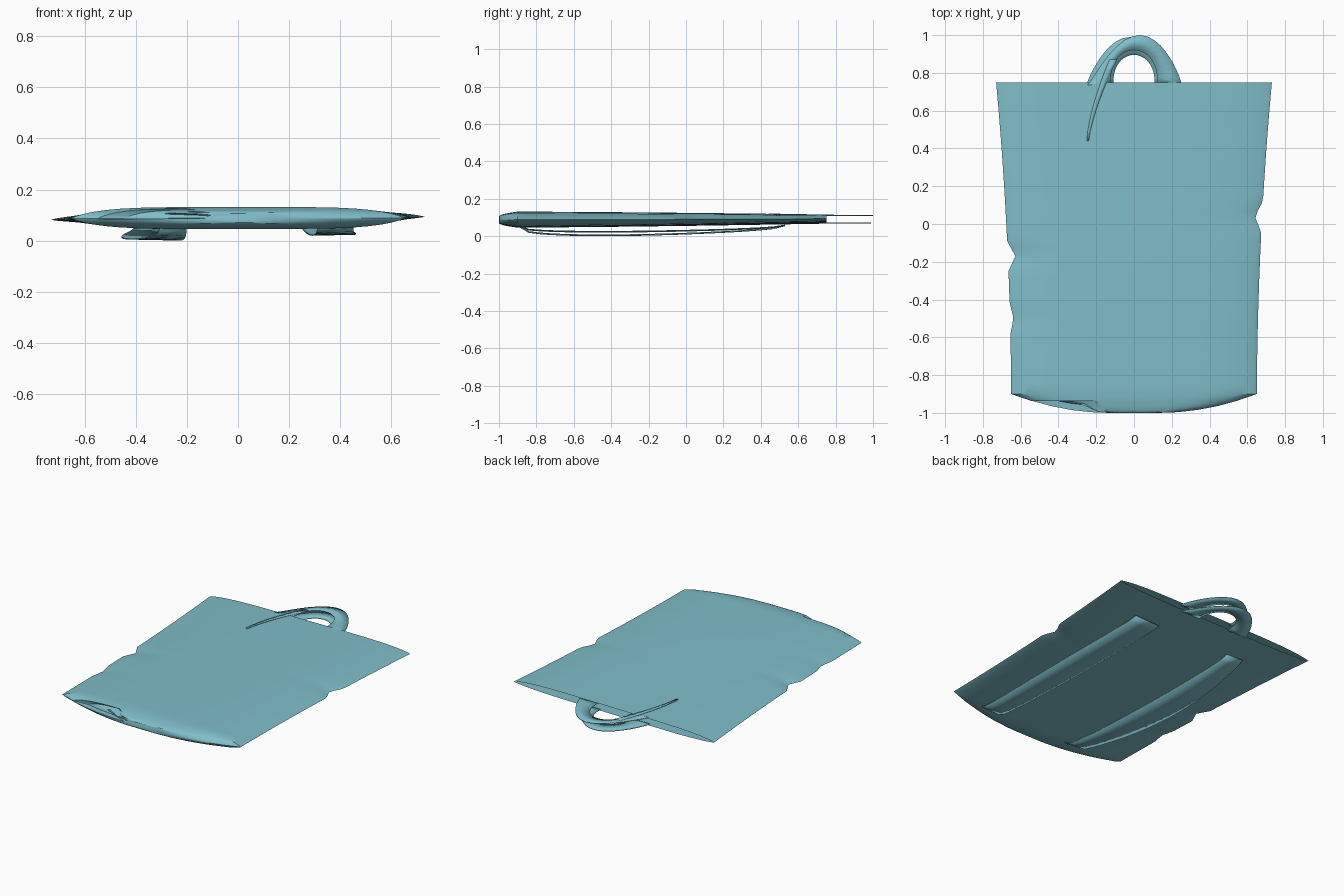
import bpy, bmesh
from math import sin, cos, pi, radians

cube = bpy.data.objects.get("Cube")
if cube:
    bpy.data.objects.remove(cube, do_unlink=True)

colour = (0.215, 0.51, 0.585, 1)
teal = bpy.data.materials.new("teal cloth")
teal.use_nodes = True
teal.diffuse_color = colour
teal.node_tree.nodes["Principled BSDF"].inputs["Base Color"].default_value = colour


def mix(start, end, amount):
    return start + (end - start) * amount


def steps(count):
    """Evenly spaced fractions from zero to one."""
    return [i / count for i in range(count + 1)]


def finish(name, bm, thickness=0):
    """Turn a bmesh into a smooth teal part, thickened when asked."""
    bmesh.ops.recalc_face_normals(bm, faces=bm.faces)
    mesh = bpy.data.meshes.new(name)
    bm.to_mesh(mesh)
    bm.free()
    mesh.materials.append(teal)
    part = bpy.data.objects.new(name, mesh)
    bpy.context.collection.objects.link(part)
    if thickness:
        solid = part.modifiers.new("cloth thickness", "SOLIDIFY")
        solid.thickness = thickness
        solid.offset = 0
    bpy.ops.object.select_all(action="DESELECT")
    part.select_set(True)
    bpy.context.view_layer.objects.active = part
    bpy.ops.object.shade_smooth_by_angle(angle=radians(30))


def ribbon(name, first_edge, second_edge):
    """Thin band of cloth between two matching rows of points."""
    bm = bmesh.new()
    a = [bm.verts.new(point) for point in first_edge]
    b = [bm.verts.new(point) for point in second_edge]
    for i in range(len(a) - 1):
        bm.faces.new((a[i], a[i + 1], b[i + 1], b[i]))
    finish(name, bm, thickness=0.005)


# Bag body: flattened tube, closed at the front and open at the back
FRONT, MOUTH, SEAM = -1, 0.75, 0.088
DENTS = [(-1, -0.17, 0.04), (-1, -0.5, 0.02), (1, 0.04, 0.04)]


def half_width(side, y, along, rounding):
    """Side outline: flares to the mouth, rounds at the front, has pinched dents."""
    width = (0.65 + 0.08 * along ** 2) * mix(0.2, 1, rounding)
    for dent_side, centre, depth in DENTS:
        if dent_side == side:
            width -= depth * max(0, 1 - abs(y - centre) / 0.08)
    return width


def body_ring(bm, y):
    along = (y - FRONT) / (MOUTH - FRONT)
    rounding = min(1, (y - FRONT) / 0.1) ** 0.5
    left = half_width(-1, y, along, rounding)
    right = half_width(1, y, along, rounding)
    fullness = mix(0.4, 1, rounding)
    top = mix(0.044, 0.026, along ** 1.5) * fullness
    bottom = mix(-0.042, -0.018, along ** 1.5) * fullness
    across = [sin(pi * (s - 0.5)) for s in steps(24)]
    outline = [(u, top) for u in across] + [(u, bottom) for u in across[-2:0:-1]]
    ring = []
    for u, swell in outline:
        x = mix(-left, right, (u + 1) / 2)
        puff = max(0, 1 - abs(u) ** 5) ** 0.8
        # the upper hem is drawn back in a scoop near the closed end
        scooped = swell > 0 and -0.5 < x < -0.2 and rounding < 0.7
        hem = 0.035 if scooped else 0
        tilt = 0.008 * x * along
        ring.append(bm.verts.new((x, y + hem, SEAM + tilt + swell * puff)))
    return ring


bm = bmesh.new()
stations = [FRONT + 0.1 * s ** 2 for s in steps(5)]
stations += [mix(-0.85, MOUTH, s) for s in steps(40)]
rings = [body_ring(bm, y) for y in stations]
for ring, following in zip(rings, rings[1:]):
    for i in range(len(ring)):
        bm.faces.new((ring[i - 1], ring[i], following[i], following[i - 1]))
bm.faces.new(rings[0])
finish("bag_body", bm)


# Carrying handles: a peaked outer arch around an oval hole, one per panel
def handle(name, height, lean, hole_width, hole_height, z):
    angles = [pi * s for s in steps(20)]
    base = MOUTH - 0.015
    outer = [(0.25 * cos(a) + lean * sin(a), base + height * sin(a) ** 2, z)
             for a in angles]
    inner = [(hole_width * cos(a), base + hole_height * sin(a) ** 0.8, z)
             for a in angles]
    ribbon(name, outer, inner)


handle("upper_handle", 0.265, 0.03, 0.125, 0.185, 0.11)
handle("lower_handle", 0.255, -0.02, 0.11, 0.16, 0.07)

# Loose strap end tapering forward over the upper panel
tail = [(mix(-0.25, -0.13, s ** 1.5), mix(0.44, 0.87, s), mix(0.119, 0.111, s))
        for s in steps(8)]
ribbon("upper_handle_tail", tail,
       [(x + 0.01 + 0.03 * s, y, z) for (x, y, z), s in zip(tail, steps(8))])


# Shoulder straps: long bands bowed away from the lower panel
def shoulder_strap(name, inner, outer, bulge, sag):
    """inner and outer give the x of each edge at the front and back ends."""
    near, far = [], []
    for s in steps(24):
        y = mix(-0.9, 0.53, s)
        bow = max(0, sin(pi * s ** 0.6)) ** 0.5
        z = 0.056 - sag * bow
        near.append((mix(*inner, s), y, z))
        far.append((mix(*outer, s) + bulge * sin(pi * s), y, z + 0.004))
    ribbon(name, near, far)


shoulder_strap("right_shoulder_strap", (-0.2, -0.28), (-0.3, -0.4), -0.1, 0.053)
shoulder_strap("left_shoulder_strap", (0.31, 0.25), (0.45, 0.43), 0.02, 0.034)
